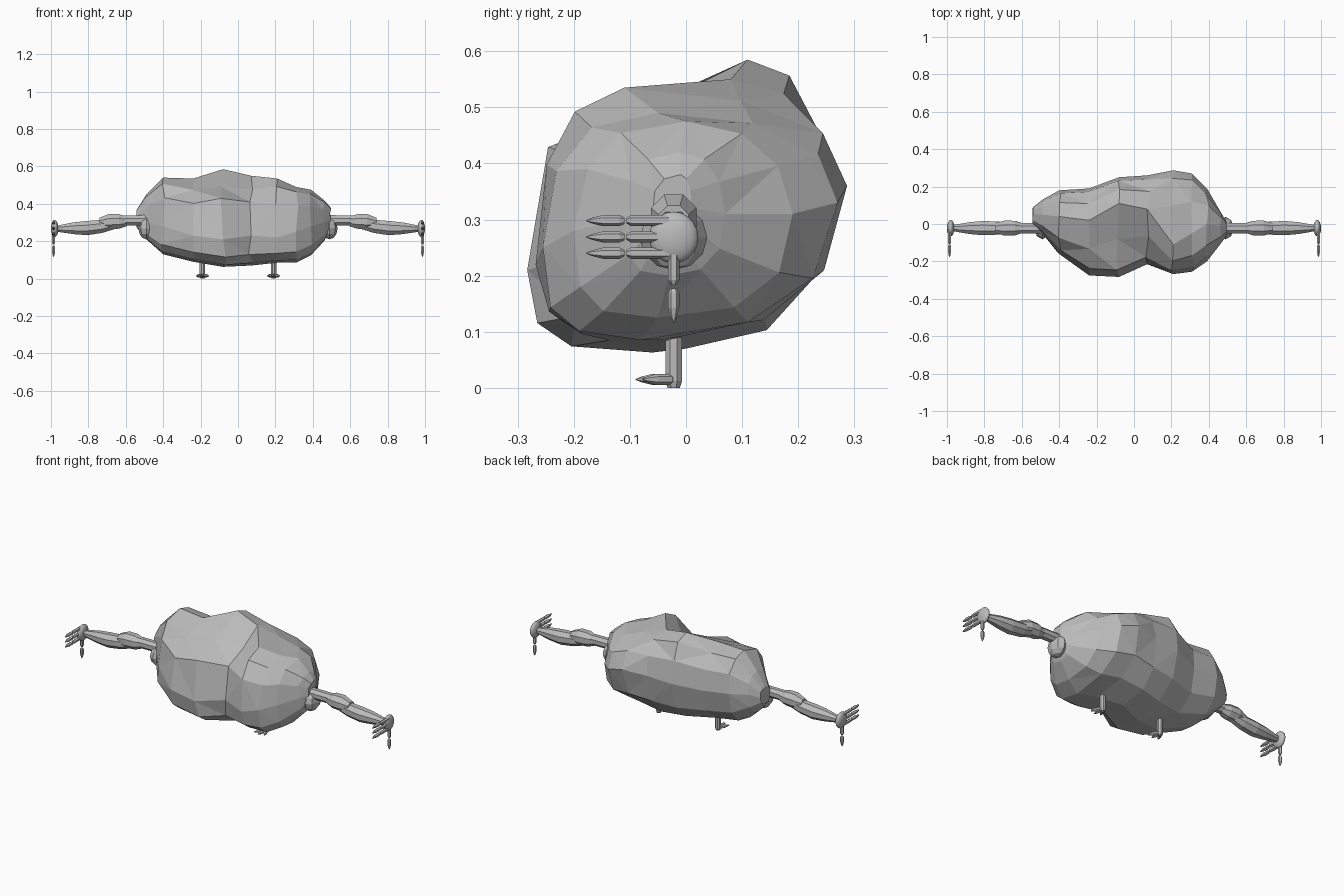
import bpy, bmesh, math, random
from mathutils import Vector

cube = bpy.data.objects.get("Cube")
if cube:
    bpy.data.objects.remove(cube)
random.seed(4)

GREY = (0.5, 0.5, 0.5, 1)
stone = bpy.data.materials.new("stone_grey")
stone.diffuse_color = GREY
stone.use_nodes = True
stone.node_tree.nodes["Principled BSDF"].inputs["Base Color"].default_value = GREY


def loft(name, rings):
    """Skin a row of point rings and close both ends."""
    bm = bmesh.new()
    rows = [[bm.verts.new(p) for p in ring] for ring in rings]
    n = len(rows[0])
    for a, b in zip(rows, rows[1:]):
        for i in range(n):
            j = (i + 1) % n
            bm.faces.new((a[i], a[j], b[j], b[i]))
    bm.faces.new(rows[0][::-1])
    bm.faces.new(rows[-1])
    bmesh.ops.recalc_face_normals(bm, faces=bm.faces)
    mesh = bpy.data.meshes.new(name)
    bm.to_mesh(mesh)
    bm.free()
    mesh.materials.append(stone)
    obj = bpy.data.objects.new(name, mesh)
    bpy.context.collection.objects.link(obj)
    return obj


def limb(name, path, sides=8):
    """Tapered tube through (point, radius) pairs."""
    pts = [Vector(p) for p, r in path]
    axis = (pts[-1] - pts[0]).normalized()
    ref = Vector((0, 0, 1)) if abs(axis.z) < 0.9 else Vector((0, 1, 0))
    u = axis.cross(ref).normalized()
    v = axis.cross(u)
    rings = []
    for p, (_, r) in zip(pts, path):
        angles = [math.tau * (i + 0.5) / sides for i in range(sides)]
        rings.append([p + u * r * math.cos(a) + v * r * math.sin(a) for a in angles])
    return loft(name, rings)


def digit(name, start, end, r):
    """Bullet-shaped finger or toe segment."""
    a, b = Vector(start), Vector(end)
    steps = ((0, 0.6), (0.12, 1), (0.55, 1), (0.85, 0.5), (1, 0.08))
    return limb(name, [(a.lerp(b, t), r * k) for t, k in steps], 6)


def ball(name, centre, size, seg, rings, smooth):
    bpy.ops.mesh.primitive_uv_sphere_add(segments=seg, ring_count=rings, radius=1, location=centre)
    obj = bpy.context.object
    obj.name = name
    obj.scale = size
    obj.data.materials.append(stone)
    if smooth:
        bpy.ops.object.shade_smooth()
    return obj


# Boulder body: x, then (y, z) of the front, top, back and bottom extremes,
# then the fullness of the shelf above the brow
SECTIONS = [
    (-0.54, (0.00, 0.31), (0.05, 0.37), (0.09, 0.32), (0.04, 0.27), 1),
    (-0.49, (-0.05, 0.30), (0.05, 0.45), (0.13, 0.34), (0.03, 0.21), 1),
    (-0.40, (-0.16, 0.28), (0.04, 0.54), (0.18, 0.34), (-0.02, 0.13), 0.98),
    (-0.24, (-0.275, 0.23), (0.02, 0.535), (0.19, 0.32), (-0.10, 0.09), 0.9),
    (-0.08, (-0.283, 0.21), (0.11, 0.585), (0.25, 0.34), (-0.06, 0.063), 0.84),
    (0.07, (-0.215, 0.23), (0.08, 0.55), (0.26, 0.35), (0.00, 0.07), 0.86),
    (0.21, (-0.268, 0.22), (-0.11, 0.535), (0.287, 0.36), (-0.04, 0.085), 0.97),
    (0.31, (-0.255, 0.25), (-0.05, 0.49), (0.27, 0.33), (-0.08, 0.085), 1),
    (0.39, (-0.20, 0.28), (0.00, 0.475), (0.19, 0.31), (-0.05, 0.125), 1),
    (0.46, (-0.11, 0.30), (-0.01, 0.42), (0.07, 0.31), (-0.03, 0.20), 1),
    (0.495, (-0.06, 0.31), (-0.01, 0.38), (0.01, 0.32), (-0.02, 0.27), 1),
]
rings = []
for x, front, top, back, low, shelf in SECTIONS:
    ring = []
    wobble = 0.03 * (top[1] - low[1])
    # Walk round the four quarters, each a superellipse arc
    for a, b, power in ((front, top, 0.8), (top, back, 0.93), (back, low, 0.85), (low, front, 0.65)):
        for step in range(3):
            t = step * math.pi / 6
            wa, wb = math.cos(t) ** power, math.sin(t) ** power
            a_is_side = a in (front, back)
            oy, oz = (b[0], a[1]) if a_is_side else (a[0], b[1])
            k = random.uniform(0.98, 1.02) if step else 1
            if a == front and step == 2:
                k = shelf
            y = oy + k * (wa * (a[0] - oy) + wb * (b[0] - oy))
            z = oz + k * (wa * (a[1] - oz) + wb * (b[1] - oz))
            dx = random.uniform(-wobble, wobble) if step else 0
            ring.append((x + dx, y, z))
    rings.append(ring)
body = loft("body", rings)
# Split some facets for a chiselled look
bm = bmesh.new()
bm.from_mesh(body.data)
bmesh.ops.triangulate(bm, faces=[f for f in bm.faces if len(f.verts) == 4 and random.random() < 0.7])
bm.to_mesh(body.data)
bm.free()

Y = -0.022
for side, s in (("left", 1), ("right", -1)):
    # Arm
    ball(side + "_shoulder", (s * 0.49, Y, 0.268), (0.042, 0.06, 0.058), 8, 6, False)
    limb(side + "_upper_arm", [((s * 0.42, Y, 0.312), 0.03), ((s * 0.64, Y, 0.31), 0.03)])
    limb(side + "_elbow", [((s * x, Y, z), r) for x, z, r in (
        (0.595, 0.306, 0.027), (0.635, 0.306, 0.042), (0.69, 0.304, 0.044), (0.74, 0.298, 0.029))])
    limb(side + "_forearm", [((s * x, Y, z), r) for x, z, r in (
        (0.66, 0.293, 0.03), (0.73, 0.279, 0.038), (0.81, 0.27, 0.041),
        (0.88, 0.269, 0.034), (0.955, 0.267, 0.02), (0.98, 0.267, 0.016))])
    # Hand with three fingers and a hanging thumb
    hx = s * 0.986
    ball(side + "_palm", (s * 0.98, Y, 0.268), (0.02, 0.044, 0.046), 16, 10, True)
    for i in range(3):
        z = 0.24 + 0.029 * i
        limb(f"{side}_finger_base_{i}", [((hx, y, z), r) for y, r in (
            (-0.03, 0.01), (-0.098, 0.01), (-0.106, 0.005))], 6)
        digit(f"{side}_finger_tip_{i}", (hx, -0.11, z), (hx, -0.178, z), 0.01)
    limb(side + "_thumb_base", [((hx, Y, z), r) for z, r in (
        (0.24, 0.01), (0.192, 0.01), (0.183, 0.005))], 6)
    digit(side + "_thumb_tip", (hx, Y, 0.177), (hx, Y, 0.115), 0.01)
    # Leg and splayed toes
    lx = s * 0.19
    limb(side + "_leg", [((lx, Y, z), r) for z, r in ((0.0, 0.012), (0.012, 0.016), (0.16, 0.016))])
    for i in (-1, 0, 1):
        digit(f"{side}_toe_{i + 1}", (lx + i * 0.006, Y, 0.015),
              (lx + i * 0.034, -0.09 + abs(i) * 0.012, 0.015), 0.01)
